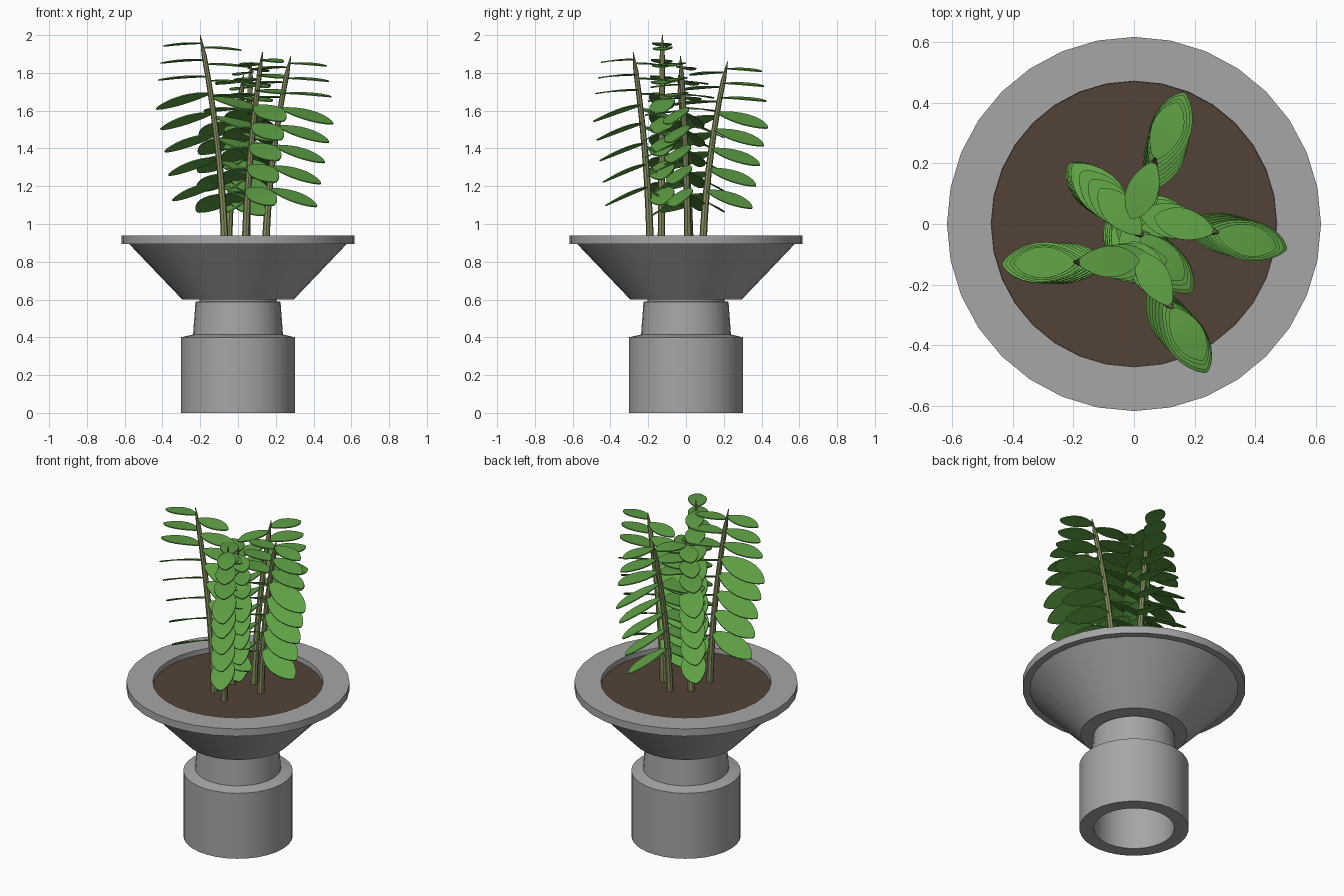
import bpy, bmesh, math
from mathutils import Vector

if "Cube" in bpy.data.objects:
    bpy.data.objects.remove(bpy.data.objects["Cube"])


def material(name, rgb):
    m = bpy.data.materials.new(name)
    m.diffuse_color = (*rgb, 1)
    m.use_nodes = True
    m.node_tree.nodes["Principled BSDF"].inputs["Base Color"].default_value = m.diffuse_color
    return m


GREY = material("grey_stone", (0.38, 0.38, 0.38))
SOIL = material("brown_soil", (0.085, 0.056, 0.038))
STEM = material("olive_stem", (0.25, 0.29, 0.12))
LEAF = material("leaf_green", (0.115, 0.36, 0.06))


def finish(name, bm, mat, angle=35):
    me = bpy.data.meshes.new(name)
    bm.to_mesh(me)
    bm.free()
    me.materials.append(mat)
    ob = bpy.data.objects.new(name, me)
    bpy.context.collection.objects.link(ob)
    bpy.ops.object.select_all(action='DESELECT')
    ob.select_set(True)
    bpy.context.view_layer.objects.active = ob
    bpy.ops.object.shade_smooth_by_angle(angle=math.radians(angle))
    return ob


def lathe(name, profile, mat, n=32):
    bm = bmesh.new()
    rings = [[bm.verts.new((r * math.cos(2 * math.pi * i / n),
                            r * math.sin(2 * math.pi * i / n), z)) for i in range(n)]
             for r, z in profile]
    for a, b in zip(rings, rings[1:] + rings[:1]):
        for i in range(n):
            j = (i + 1) % n
            bm.faces.new((a[i], a[j], b[j], b[i]))
    bmesh.ops.recalc_face_normals(bm, faces=bm.faces)
    return finish(name, bm, mat)


# Hollow pot: outer wall going up, then inner wall going down
lathe("pot", [(0.303, 0), (0.303, 0.40), (0.238, 0.415), (0.225, 0.588), (0.205, 0.59),
              (0.205, 0.60), (0.295, 0.60), (0.577, 0.895), (0.618, 0.895), (0.618, 0.94),
              (0.472, 0.94), (0.470, 0.89), (0.24, 0.66), (0.14, 0.60),
              (0.155, 0.42), (0.223, 0.38), (0.223, 0)], GREY)

# Soil surface
SOIL_Z = 0.91
bm = bmesh.new()
bmesh.ops.create_circle(bm, cap_ends=True, segments=32, radius=0.472)
bmesh.ops.translate(bm, verts=bm.verts, vec=(0, 0, SOIL_Z))
finish("soil", bm, SOIL)

# Stems: base xy, tip xyz, outward leaf direction
PLANTS = [((-0.07, -0.13), (-0.20, -0.125, 2.00), (-1, -0.02)),
          ((0.04, -0.19), (0.13, -0.28, 1.91), (0.50, -0.83)),
          ((0.147, 0.01), (0.28, -0.03, 1.89), (0.97, -0.24)),
          ((0.045, 0.09), (0.07, 0.22, 1.86), (0.37, 0.93)),
          ((-0.05, 0.02), (0.03, -0.04, 1.79), (-0.68, 0.73))]
LEVELS = [0.96, 0.88, 0.80, 0.72, 0.625, 0.52, 0.41, 0.29]


def stem_point(base, tip, t):
    k = 0.3 * t + 0.7 * t * t          # gentle outward bend
    return Vector((base[0] + (tip[0] - base[0]) * k,
                   base[1] + (tip[1] - base[1]) * k,
                   SOIL_Z - 0.01 + (tip[2] - SOIL_Z + 0.01) * t))


def add_stem(bm, base, tip, sides=8, steps=10):
    prev = None
    for s in range(steps + 1):
        t = s / steps
        c = stem_point(base, tip, t)
        r = 0.020 - 0.007 * t if s < steps else 0.002
        ring = [bm.verts.new(c + Vector((r * math.cos(2 * math.pi * i / sides),
                                         r * math.sin(2 * math.pi * i / sides), 0)))
                for i in range(sides)]
        if prev:
            for i in range(sides):
                j = (i + 1) % sides
                bm.faces.new((prev[i], prev[j], ring[j], ring[i]))
        prev = ring
    bm.faces.new(prev)


def add_leaf(bm, origin, d, length, width, droop, roll, steps=12):
    """Thin blunt leaf: a top and a bottom sheet joined by a narrow rim."""
    up = Vector((0, 0, 1))
    v = d.cross(up)
    u = d * math.cos(droop) - up * math.sin(droop)
    n0 = v.cross(u)
    w = v * math.cos(roll) - n0 * math.sin(roll)
    n = n0 * math.cos(roll) + v * math.sin(roll)
    prev = None
    for s in range(steps + 1):
        t = 0.5 - 0.5 * math.cos(math.pi * s / steps)
        half = max(0.004, width / 2 * max(0, math.sin(math.pi * t ** 1.12)) ** 0.62)
        c = origin + u * (length * t) + n * (length * 0.1 * t * (1 - t))
        row = [bm.verts.new(c + w * half * a + n * b)
               for a, b in ((-1, 0.003), (1, 0.003), (1, -0.003), (-1, -0.003))]
        if prev:
            for i in range(4):
                j = (i + 1) % 4
                bm.faces.new((prev[i], prev[j], row[j], row[i]))
        else:
            bm.faces.new(row)
        prev = row
    bm.faces.new(prev)


for k, (base, tip, out) in enumerate(PLANTS, 1):
    bm = bmesh.new()
    add_stem(bm, base, tip)
    bmesh.ops.recalc_face_normals(bm, faces=bm.faces)
    finish(f"stem_{k}", bm, STEM)

    # Two facing rows of leaves, flat near the tip and drooping lower down
    bm = bmesh.new()
    d = Vector((*out, 0)).normalized()
    for side in (1, -1):
        for i, level in enumerate(LEVELS):
            t = level - (0.02 if side < 0 else 0)
            top = i < 3
            length = 0.205 + 0.03 * i if top else 0.30 - 0.006 * (i - 3)
            width = 0.105 + 0.01 * i if top else 0.142
            droop = math.radians(4 if top else 13 + i)
            roll = math.radians(4 if top else 18)
            add_leaf(bm, stem_point(base, tip, t), d * side, length, width, droop, roll)
    bmesh.ops.recalc_face_normals(bm, faces=bm.faces)
    finish(f"leaves_{k}", bm, LEAF)
